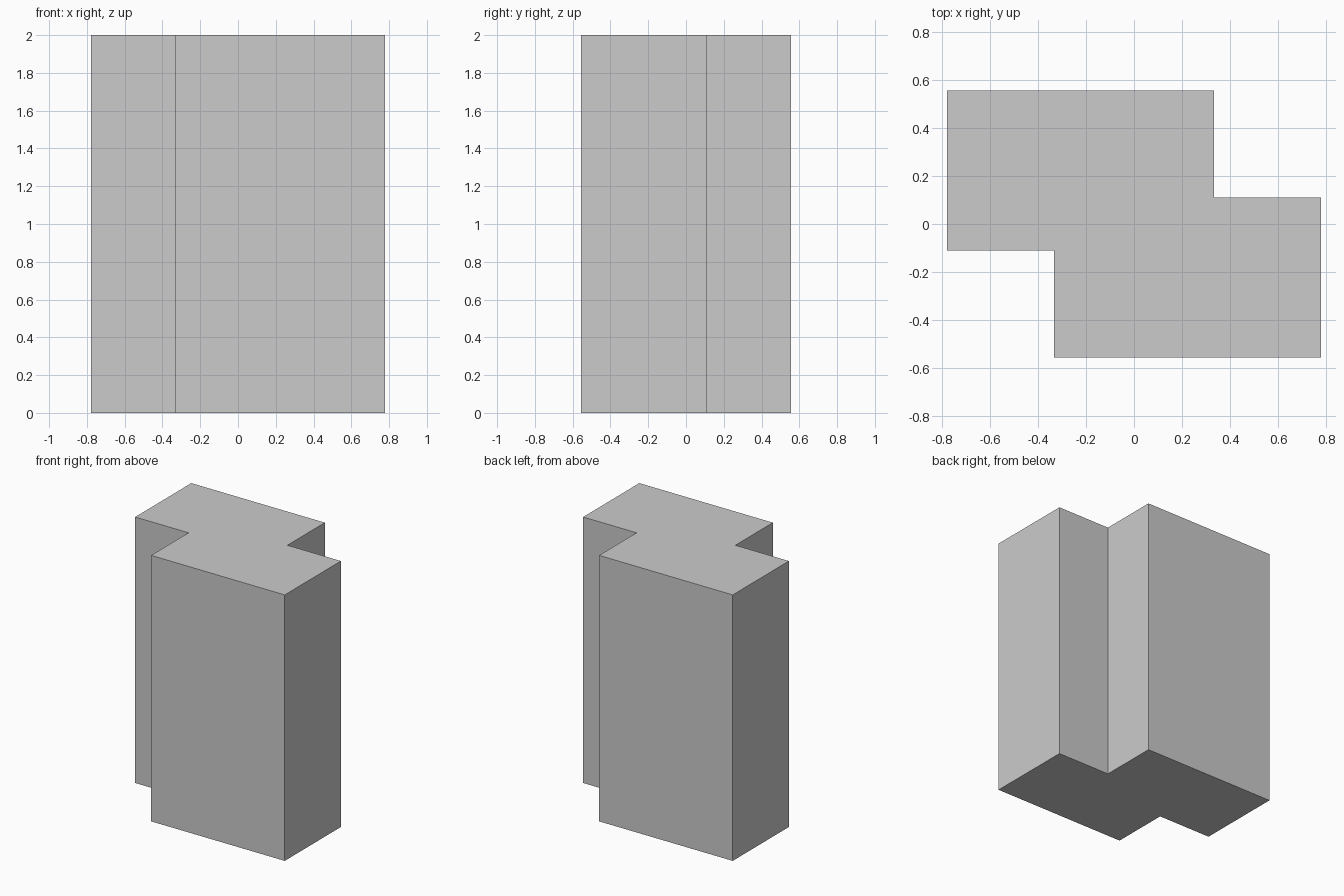
import bpy
import bmesh

if "Cube" in bpy.data.objects:
    bpy.data.objects.remove(bpy.data.objects["Cube"])

HEIGHT = 2.0

# Half of the stepped Z-shaped footprint; the other half is its 180 degree turn
half = [(-7/9, 5/9), (-7/9, -1/9), (-3/9, -1/9), (-3/9, -5/9)]
profile = half + [(-x, -y) for x, y in half]

# Stepped block: footprint face extruded straight up
bm = bmesh.new()
base = bm.faces.new([bm.verts.new((x, y, 0)) for x, y in profile])
top = bmesh.ops.extrude_face_region(bm, geom=[base], use_keep_orig=True)
top_verts = [v for v in top["geom"] if isinstance(v, bmesh.types.BMVert)]
bmesh.ops.translate(bm, verts=top_verts, vec=(0, 0, HEIGHT))
bmesh.ops.recalc_face_normals(bm, faces=bm.faces)

mesh = bpy.data.meshes.new("stepped_block")
bm.to_mesh(mesh)
bm.free()
block = bpy.data.objects.new("stepped_block", mesh)
bpy.context.collection.objects.link(block)
